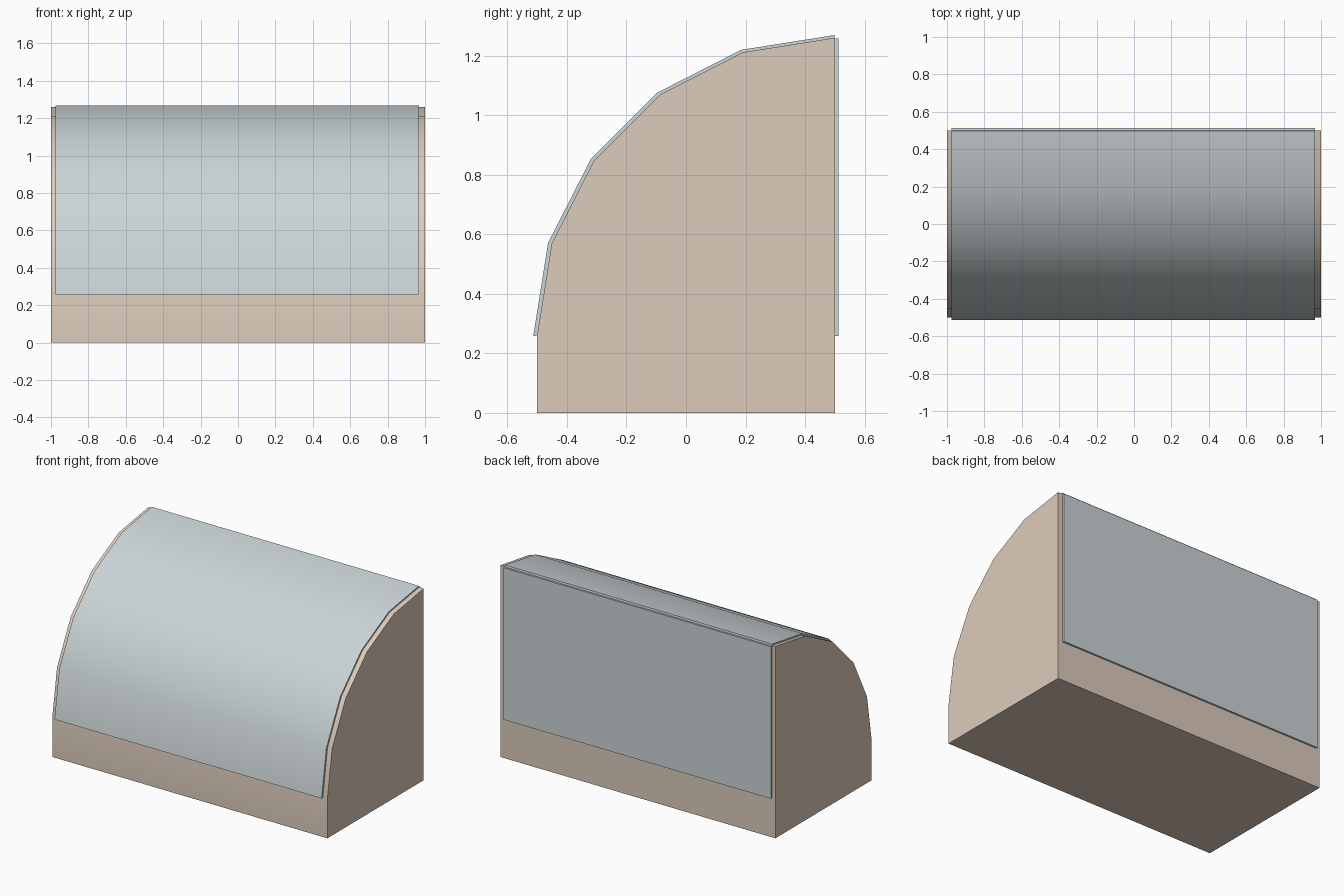
import bpy
from math import sin, cos, pi, radians

if "Cube" in bpy.data.objects:
    bpy.data.objects.remove(bpy.data.objects["Cube"])

CY, CZ, STEPS = 0.5, 0.26, 5   # quarter-arc centre and facet count


def arc(radius, cy=CY, cz=CZ):
    return [(cy - radius * cos(i * pi / 2 / STEPS), cz + radius * sin(i * pi / 2 / STEPS))
            for i in range(STEPS + 1)]


def material(name, color):
    mat = bpy.data.materials.new(name)
    mat.diffuse_color = color
    mat.use_nodes = True
    mat.node_tree.nodes["Principled BSDF"].inputs["Base Color"].default_value = mat.diffuse_color
    return mat


def extrude_profile(name, profile, x0, x1, mat):
    """Closed (y, z) profile, listed clockwise seen from +x, extruded along x."""
    n = len(profile)
    verts = [(x, y, z) for x in (x0, x1) for y, z in profile]
    faces = [list(range(n)), list(range(2 * n - 1, n - 1, -1))]
    faces += [(i, i + n, (i + 1) % n + n, (i + 1) % n) for i in range(n)]
    mesh = bpy.data.meshes.new(name)
    mesh.from_pydata(verts, [], [f[::-1] if len(f) == 4 and isinstance(f, tuple) else f for f in faces])
    mesh.materials.append(mat)
    obj = bpy.data.objects.new(name, mesh)
    bpy.context.collection.objects.link(obj)
    # consistent outward normals
    import bmesh
    bm = bmesh.new()
    bm.from_mesh(mesh)
    bmesh.ops.recalc_face_normals(bm, faces=bm.faces)
    bm.to_mesh(mesh)
    bm.free()
    bpy.ops.object.select_all(action='DESELECT')
    obj.select_set(True)
    bpy.context.view_layer.objects.active = obj
    bpy.ops.object.shade_smooth_by_angle(angle=radians(30))
    return obj


tan = material("tan", (0.72, 0.60, 0.50, 1))
pale = material("pale_grey_blue", (0.60, 0.66, 0.68, 1))

# Solid body with a quarter-round front
extrude_profile("body", [(-0.5, 0)] + arc(1.0) + [(0.5, 0)], -1, 1, tan)

# Thin curved cover over the front and top
extrude_profile("curved_cover", arc(1.011, 0.498, 0.258) + arc(1.0)[::-1],
                -0.975, 0.967, pale)

# Flat panel on the back
extrude_profile("back_panel", [(0.5, 0.258), (0.5, 1.257), (0.512, 1.257), (0.512, 0.258)],
                -0.975, 0.967, pale)
